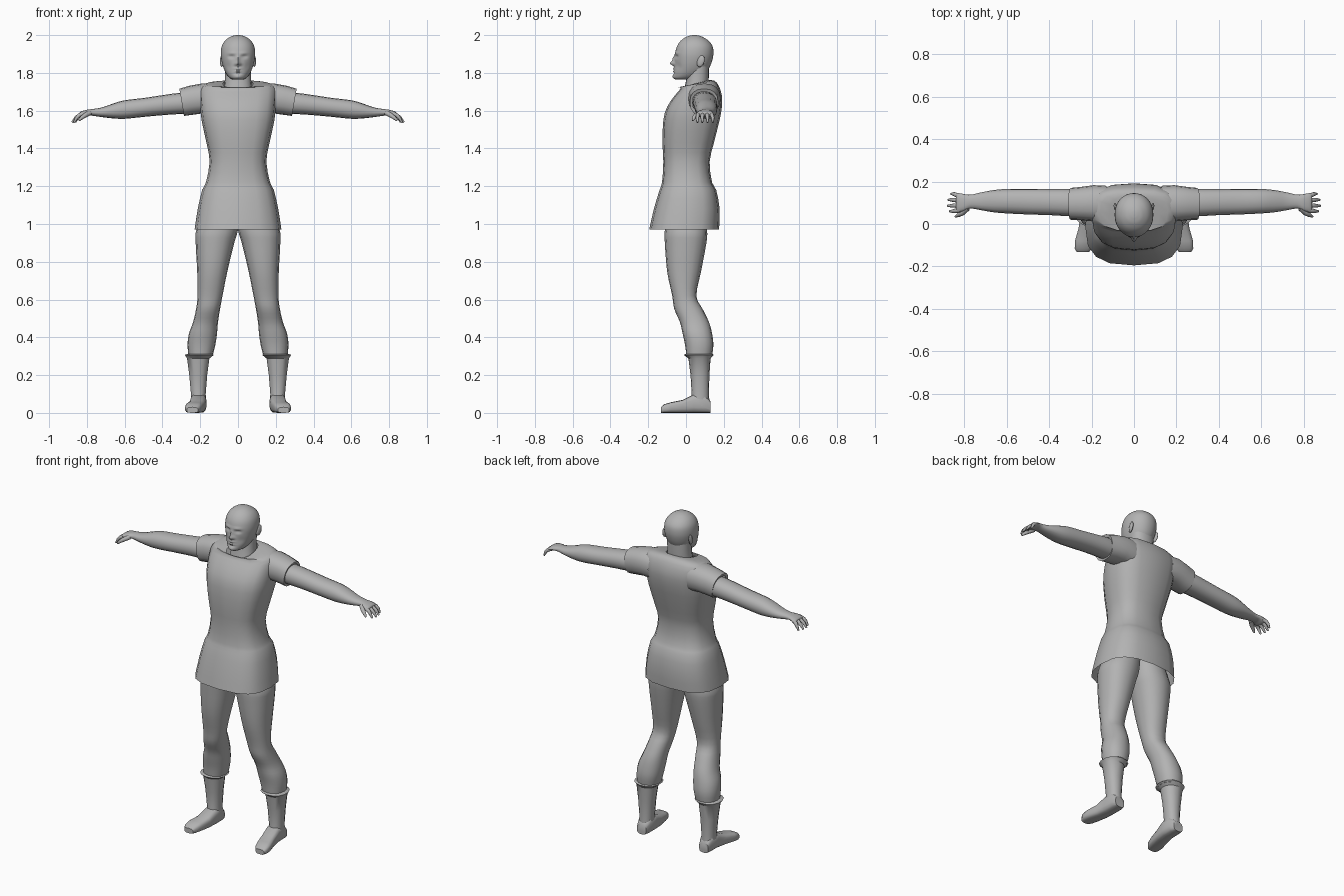
import bpy, bmesh, math
from mathutils import Vector

gray = bpy.data.materials.new("plain gray")
gray.diffuse_color = (0.45, 0.45, 0.45, 1)


def finish(name, bm, mirror=False, angle=50):
    bmesh.ops.recalc_face_normals(bm, faces=bm.faces)
    me = bpy.data.meshes.new(name)
    bm.to_mesh(me)
    bm.free()
    me.materials.append(gray)
    ob = bpy.data.objects.new(name, me)
    bpy.context.collection.objects.link(ob)
    bpy.ops.object.select_all(action='DESELECT')
    ob.select_set(True)
    bpy.context.view_layer.objects.active = ob
    bpy.ops.object.shade_smooth_by_angle(angle=math.radians(angle))
    if mirror:
        m = ob.modifiers.new("mirror", 'MIRROR')
        m.use_mirror_merge = False
    return ob


def smooth_rows(rows, k):
    """Catmull-Rom interpolation of the section table."""
    rows = [tuple(r) + (0,) * (6 - len(r)) for r in rows]
    out = []
    for i in range(len(rows) - 1):
        p0, p1, p2 = rows[max(i - 1, 0)], rows[i], rows[i + 1]
        p3 = rows[min(i + 2, len(rows) - 1)]
        for j in range(k):
            t = j / k
            out.append([0.5 * (2 * b + (c - a) * t + (2 * a - 5 * b + 4 * c - d) * t * t
                               + (3 * b - a - 3 * c + d) * t ** 3)
                        for a, b, c, d in zip(p0, p1, p2, p3)])
    return out + [rows[-1]]


def loft(name, axis, rows, n=16, e=0.9, k=3, caps=(True, True), mirror=False,
         angle=50, warp=None):
    """Rows are (position, a0, a1, b0, b1, tilt): superellipse sections along an axis."""
    bm = bmesh.new()
    rings = []
    for t, a0, a1, b0, b1, tilt in smooth_rows(rows, k):
        ring = []
        for i in range(n):
            th = 2 * math.pi * i / n
            s, c = math.sin(th), math.cos(th)
            a = (a0 + a1) / 2 + (a1 - a0) / 2 * math.copysign(abs(s) ** e, s)
            db = -(b1 - b0) / 2 * math.copysign(abs(c) ** e, c)
            b, u = (b0 + b1) / 2 + db, t + tilt * db
            co = Vector({'x': (u, a, b), 'y': (a, u, b), 'z': (a, b, u)}[axis])
            ring.append(bm.verts.new(warp(co) if warp else co))
        rings.append(ring)
    for r, q in zip(rings, rings[1:]):
        for i in range(n):
            j = (i + 1) % n
            bm.faces.new((r[i], r[j], q[j], q[i]))
    if caps[0]:
        bm.faces.new(rings[0])
    if caps[1]:
        bm.faces.new(rings[-1])
    return finish(name, bm, mirror, angle)


def finger(name, points, radii):
    """Tapered round tube through a few points."""
    bm = bmesh.new()
    rings = []
    for i, (p, r) in enumerate(zip(points, radii)):
        d = Vector(points[min(i + 1, len(points) - 1)]) - Vector(points[max(i - 1, 0)])
        rot = d.to_track_quat('Z', 'Y')
        rings.append([bm.verts.new(Vector(p) + rot @ Vector(
            (r * math.cos(a * math.pi / 4), r * math.sin(a * math.pi / 4), 0))) for a in range(8)])
    for r, q in zip(rings, rings[1:]):
        for i in range(8):
            j = (i + 1) % 8
            bm.faces.new((r[i], r[j], q[j], q[i]))
    bm.faces.new(rings[-1])
    bm.faces.new(rings[0])
    finish(name, bm, True)


# Tunic body with flared skirt, open at hem and neck
loft("tunic", 'z', [
    (0.97, -0.23, 0.23, -0.195, 0.175), (1.08, -0.213, 0.213, -0.17, 0.178),
    (1.18, -0.19, 0.19, -0.14, 0.16), (1.22, -0.17, 0.17, -0.127, 0.138),
    (1.33, -0.15, 0.15, -0.12, 0.125), (1.43, -0.167, 0.167, -0.125, 0.148),
    (1.55, -0.193, 0.193, -0.12, 0.178), (1.62, -0.2, 0.2, -0.10, 0.19),
    (1.68, -0.205, 0.205, -0.06, 0.19), (1.725, -0.2, 0.2, -0.03, 0.172, 0.1),
    (1.742, -0.16, 0.16, -0.035, 0.15, 0.18), (1.742, -0.08, 0.08, -0.04, 0.122, 0.24)],
    n=16, e=0.72, k=2, caps=(False, False))

# Short sleeves with a turned-in edge
loft("sleeve", 'x', [
    (0.13, 0.01, 0.18, 1.58, 1.742), (0.19, 0.012, 0.183, 1.585, 1.744),
    (0.25, 0.018, 0.175, 1.578, 1.732, 0.1), (0.298, 0.02, 0.17, 1.572, 1.716, 0.17),
    (0.294, 0.034, 0.158, 1.588, 1.7, 0.17)],
    n=16, e=0.85, k=1, caps=(False, False), mirror=True, angle=60)

# Bare arms and palms
loft("arm", 'x', [
    (0.2, 0.035, 0.16, 1.585, 1.70), (0.31, 0.037, 0.165, 1.582, 1.694),
    (0.4, 0.042, 0.165, 1.576, 1.682), (0.5, 0.045, 0.166, 1.567, 1.667),
    (0.6, 0.05, 0.165, 1.557, 1.655), (0.66, 0.055, 0.16, 1.559, 1.638),
    (0.72, 0.065, 0.149, 1.566, 1.617), (0.77, 0.073, 0.138, 1.573, 1.609),
    (0.80, 0.062, 0.141, 1.576, 1.605), (0.83, 0.055, 0.146, 1.568, 1.596),
    (0.838, 0.06, 0.142, 1.572, 1.589)], n=16, mirror=True)

# Fingers and thumb
for i, (y0, y1, tip) in enumerate([(0.065, 0.06, 0.868), (0.088, 0.086, 0.878),
                                   (0.111, 0.114, 0.875), (0.133, 0.142, 0.862)]):
    finger("finger_%d" % (i + 1),
           [(0.82, y0, 1.583), (0.84, (y0 + y1) / 2, 1.576),
            (0.5 * (0.84 + tip), y1, 1.562), (tip, y1, 1.538)],
           [0.011, 0.0105, 0.009, 0.005])
finger("thumb", [(0.785, 0.075, 1.588), (0.81, 0.052, 1.575), (0.828, 0.042, 1.562),
                 (0.842, 0.035, 1.548)], [0.014, 0.013, 0.01, 0.005])

# Legs down to the boot tops
loft("leg", 'z', [
    (1.1, -0.01, 0.16, -0.09, 0.1), (0.97, 0.0, 0.22, -0.112, 0.112),
    (0.90, 0.02, 0.224, -0.112, 0.108), (0.75, 0.056, 0.216, -0.1, 0.08),
    (0.62, 0.082, 0.214, -0.073, 0.055), (0.55, 0.095, 0.222, -0.062, 0.088),
    (0.48, 0.106, 0.238, -0.032, 0.122), (0.42, 0.111, 0.26, -0.018, 0.138),
    (0.36, 0.12, 0.267, -0.005, 0.145), (0.3, 0.135, 0.262, 0.002, 0.138)],
    n=16, mirror=True)

# Boot shafts with flared cuff
loft("boot_shaft", 'z', [
    (0.04, 0.168, 0.252, 0.02, 0.126), (0.1, 0.17, 0.25, 0.03, 0.121),
    (0.2, 0.162, 0.259, 0.024, 0.124), (0.288, 0.15, 0.271, 0.013, 0.13),
    (0.307, 0.126, 0.283, -0.012, 0.147), (0.313, 0.135, 0.268, 0.0, 0.142)],
    n=14, k=1, mirror=True, angle=35)

# Boot feet, splayed slightly outward
loft("boot_foot", 'y', [
    (0.13, 0.18, 0.242, 0.0, 0.06), (0.1, 0.168, 0.251, 0.0, 0.095),
    (0.04, 0.167, 0.253, 0.0, 0.098), (-0.02, 0.174, 0.262, 0.0, 0.068),
    (-0.08, 0.187, 0.279, 0.0, 0.056), (-0.115, 0.198, 0.28, 0.0, 0.046),
    (-0.133, 0.212, 0.27, 0.0, 0.03)], n=14, e=0.6, k=1, mirror=True, angle=45)

# Neck
loft("neck", 'z', [(1.70, -0.076, 0.076, -0.012, 0.115), (1.76, -0.07, 0.07, 0.0, 0.12),
                   (1.84, -0.07, 0.07, 0.01, 0.122)], n=20)


# Face relief: (x, z, width, height, forward push)
FEATURES = [(0, 1.85, 0.011, 0.011, 0.024), (0, 1.872, 0.008, 0.018, 0.012),
            (0.013, 1.845, 0.006, 0.006, 0.007), (0.034, 1.886, 0.014, 0.008, -0.012),
            (0.034, 1.884, 0.008, 0.004, 0.005), (0.03, 1.904, 0.022, 0.006, 0.006),
            (0, 1.823, 0.02, 0.005, 0.007), (0, 1.816, 0.02, 0.002, -0.004),
            (0, 1.809, 0.016, 0.005, 0.006), (0, 1.798, 0.02, 0.004, -0.005),
            (0, 1.78, 0.018, 0.01, 0.006), (0.05, 1.835, 0.015, 0.02, -0.004)]


def face(co):
    if co.y < 0.02:
        push = sum(d * math.exp(-((abs(co.x) - x) / w) ** 2 - ((co.z - z) / h) ** 2)
                   for x, z, w, h, d in FEATURES)
        co.y -= push
    return co


loft("head", 'z', [
    (1.766, -0.03, 0.03, -0.058, 0.03), (1.775, -0.046, 0.046, -0.066, 0.065),
    (1.795, -0.062, 0.062, -0.066, 0.1), (1.825, -0.076, 0.076, -0.062, 0.122),
    (1.86, -0.086, 0.086, -0.06, 0.137), (1.90, -0.091, 0.091, -0.058, 0.145),
    (1.94, -0.086, 0.086, -0.048, 0.141), (1.97, -0.069, 0.069, -0.028, 0.12),
    (1.99, -0.043, 0.043, 0.0, 0.089), (1.998, -0.02, 0.02, 0.025, 0.066),
    (2.0, -0.004, 0.004, 0.042, 0.05)], n=64, e=0.95, k=6, warp=face)

# Ears
bm = bmesh.new()
bmesh.ops.create_uvsphere(bm, u_segments=14, v_segments=8, radius=1)
for v in bm.verts:
    x, y, z = v.co
    v.co = (0.086 + 0.009 * x + 0.004 * y, 0.078 + 0.02 * y + 0.006 * z, 1.862 + 0.031 * z)
finish("ear", bm, True)
